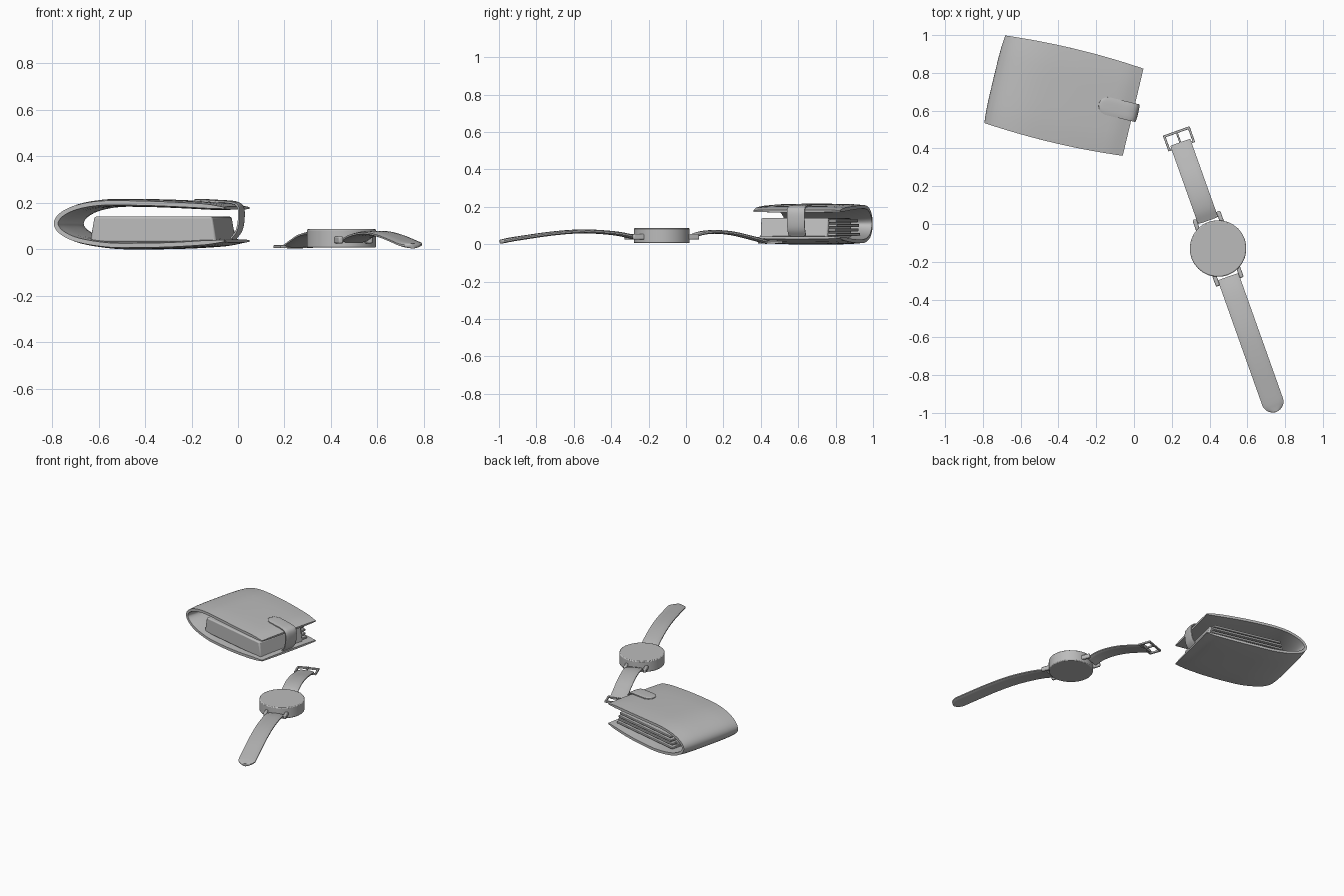
import bpy, bmesh, math
from mathutils import Matrix, Vector

if "Cube" in bpy.data.objects:
    bpy.data.objects.remove(bpy.data.objects["Cube"])

grey = bpy.data.materials.new("plain grey")
grey.use_nodes = True
grey.diffuse_color = (0.5, 0.5, 0.5, 1)
grey.node_tree.nodes["Principled BSDF"].inputs["Base Color"].default_value = (0.5, 0.5, 0.5, 1)

# Local frames: the wallet opens along +x, the watch strap runs along y
WALLET = Matrix.Translation((-0.375, 0.68, 0)) @ Matrix.Rotation(math.radians(-13.4), 4, 'Z')
WATCH = Matrix.Translation((0.445, -0.13, 0)) @ Matrix.Rotation(math.radians(19.6), 4, 'Z')
QUARTER = Matrix.Rotation(math.radians(90), 4, 'Z')


def finish(name, bm, frame, bevel=0.0, segments=2):
    bmesh.ops.recalc_face_normals(bm, faces=bm.faces)
    mesh = bpy.data.meshes.new(name)
    bm.to_mesh(mesh)
    bm.free()
    obj = bpy.data.objects.new(name, mesh)
    bpy.context.collection.objects.link(obj)
    obj.matrix_world = frame
    mesh.materials.append(grey)
    if bevel:
        mod = obj.modifiers.new("Bevel", 'BEVEL')
        mod.width, mod.segments = bevel, segments
    bpy.ops.object.select_all(action='DESELECT')
    bpy.context.view_layer.objects.active = obj
    obj.select_set(True)
    bpy.ops.object.shade_smooth_by_angle(angle=math.radians(40))
    return obj


def box(name, lo, hi, frame, bevel=0.0, top=1.0):
    lo, hi = Vector(lo), Vector(hi)
    mid, size = (lo + hi) / 2, hi - lo
    bm = bmesh.new()
    bmesh.ops.create_cube(bm, size=1)
    for v in bm.verts:
        if v.co.z > 0:
            v.co.x *= top
        v.co = Vector(a * b for a, b in zip(v.co, size)) + mid
    return finish(name, bm, frame, bevel)


def smooth_path(points, steps=4):
    p = [Vector(q) for q in points]
    p = [2 * p[0] - p[1]] + p + [2 * p[-1] - p[-2]]
    out = []
    for a, b, c, d in zip(p, p[1:], p[2:], p[3:]):
        for i in range(steps):
            t = i / steps
            out.append(0.5 * (2 * b + (c - a) * t + (2 * a - 5 * b + 4 * c - d) * t * t
                              + (3 * b - a - 3 * c + d) * t ** 3))
    return out + [p[-2]]


def ribbon(name, points, half_width, thickness, frame, rim=0.5, columns=8):
    """Sweep a lens-edged band along an x-z path; width and thickness are functions."""
    path = smooth_path(points)
    bm = bmesh.new()
    rings = []
    for i, p in enumerate(path):
        tan = (path[min(i + 1, len(path) - 1)] - path[max(i - 1, 0)]).normalized()
        normal = Vector((-tan.y, tan.x))
        t = i / (len(path) - 1)
        w, h = half_width(p.x, t), thickness(t) / 2
        ring = []
        for side in (1, -1):
            for k in range(columns + 1):
                s = side * (2 * k / columns - 1)
                q = p + normal * side * h * (1 - (1 - rim) * s ** 4)
                ring.append(bm.verts.new((q.x, w * s, q.y)))
        rings.append(ring)
    n = len(rings[0])
    for r, q in zip(rings, rings[1:]):
        for k in range(n):
            bm.faces.new((r[k], r[(k + 1) % n], q[(k + 1) % n], q[k]))
    bm.faces.new(rings[0])
    bm.faces.new(rings[-1][::-1])
    return finish(name, bm, frame)


def rounded(length, radius):
    """Half width that closes in a round end at the far tip."""
    def width(x, t):
        d = max(0.0, min(1.0, 1 - (length - abs(x)) / radius))
        return radius * max(0.12, math.sqrt(1 - d * d))
    return width


# Wallet cover, folded around its spine
cover = [(0.38, 0.177), (0.30, 0.185), (0.15, 0.193), (0, 0.198), (-0.16, 0.198), (-0.27, 0.18),
         (-0.34, 0.147), (-0.363, 0.108), (-0.335, 0.07), (-0.26, 0.038), (-0.13, 0.018),
         (0, 0.016), (0.15, 0.019), (0.30, 0.028), (0.38, 0.035)]
ribbon("wallet_cover", cover, lambda x, t: 0.237 + 0.018 * (1 - (x / 0.38) ** 2),
       lambda t: 0.034 * min(1, 0.4 + 8 * min(t, 1 - t)), WALLET, rim=0.55)

# Inner pocket with sheets showing at the back
box("wallet_pocket", (-0.22, -0.21, 0.03), (0.34, 0.16, 0.14), WALLET, 0.008, top=0.93)
for i in range(4):
    z = 0.045 + i * 0.024
    box(f"wallet_sheet_{i + 1}", (-0.22 + 0.008 * i, 0.1, z),
        (0.33 - 0.008 * i, 0.205 - 0.005 * (i % 2), z + 0.015), WALLET, 0.003)

# Closing tab from the top cover down to the lower cover
tab = [(0.195, 0.208), (0.22, 0.209), (0.30, 0.205), (0.37, 0.199), (0.397, 0.18),
       (0.40, 0.13), (0.39, 0.08), (0.365, 0.046)]
ribbon("wallet_tab", tab,
       lambda x, t: 0.048 * math.sqrt(max(0.03, 1 - max(0, (0.243 - x) / 0.048) ** 2)),
       lambda t: 0.014, WALLET)

# Watch case
bm = bmesh.new()
bmesh.ops.create_cone(bm, cap_ends=True, segments=28, radius1=0.15, radius2=0.15, depth=0.08)
bmesh.ops.translate(bm, verts=bm.verts, vec=(0, 0, 0.046))
finish("watch_case", bm, WATCH, 0.006)

# Lugs and spring bars on both ends
for end, sy in (("upper", 1), ("lower", -1)):
    for side, sx in (("left", 1), ("right", -1)):
        y = sorted((sy * 0.12, sy * 0.187))
        box(f"{end}_lug_{side}", (sx * 0.067 - 0.011, y[0], 0.024),
            (sx * 0.067 + 0.011, y[1], 0.055), WATCH, 0.007)
    box(f"{end}_spring_bar", (-0.06, sy * 0.168 - 0.006, 0.034),
        (0.06, sy * 0.168 + 0.006, 0.046), WATCH, 0.004)

# Strap halves: path x becomes distance along the strap
ribbon("strap_buckle_half", [(0.16, 0.036), (0.22, 0.058), (0.30, 0.066), (0.40, 0.058),
                             (0.50, 0.036), (0.595, 0.012)],
       lambda x, t: 0.056, lambda t: 0.02, WATCH @ QUARTER, rim=0.35)
ribbon("strap_tip_half", [(-0.16, 0.038), (-0.25, 0.056), (-0.38, 0.067), (-0.5, 0.067),
                          (-0.64, 0.055), (-0.78, 0.036), (-0.86, 0.024), (-0.89, 0.018),
                          (-0.905, 0.015), (-0.917, 0.013)],
       rounded(0.917, 0.058), lambda t: 0.021, WATCH @ QUARTER, rim=0.35)

# Buckle frame, bar and prong
bars = {"outer": ((-0.075, 0.648), (0.075, 0.661)), "inner": ((-0.075, 0.572), (0.075, 0.582)),
        "left": ((0.063, 0.572), (0.075, 0.661)), "right": ((-0.075, 0.572), (-0.063, 0.661)),
        "prong": ((-0.005, 0.575), (0.005, 0.655))}
for part, (a, b) in bars.items():
    lift = 0.006 if part == "prong" else 0
    box(f"buckle_{part}", (*a, 0.004 + lift), (*b, 0.017 + lift), WATCH, 0.002)
